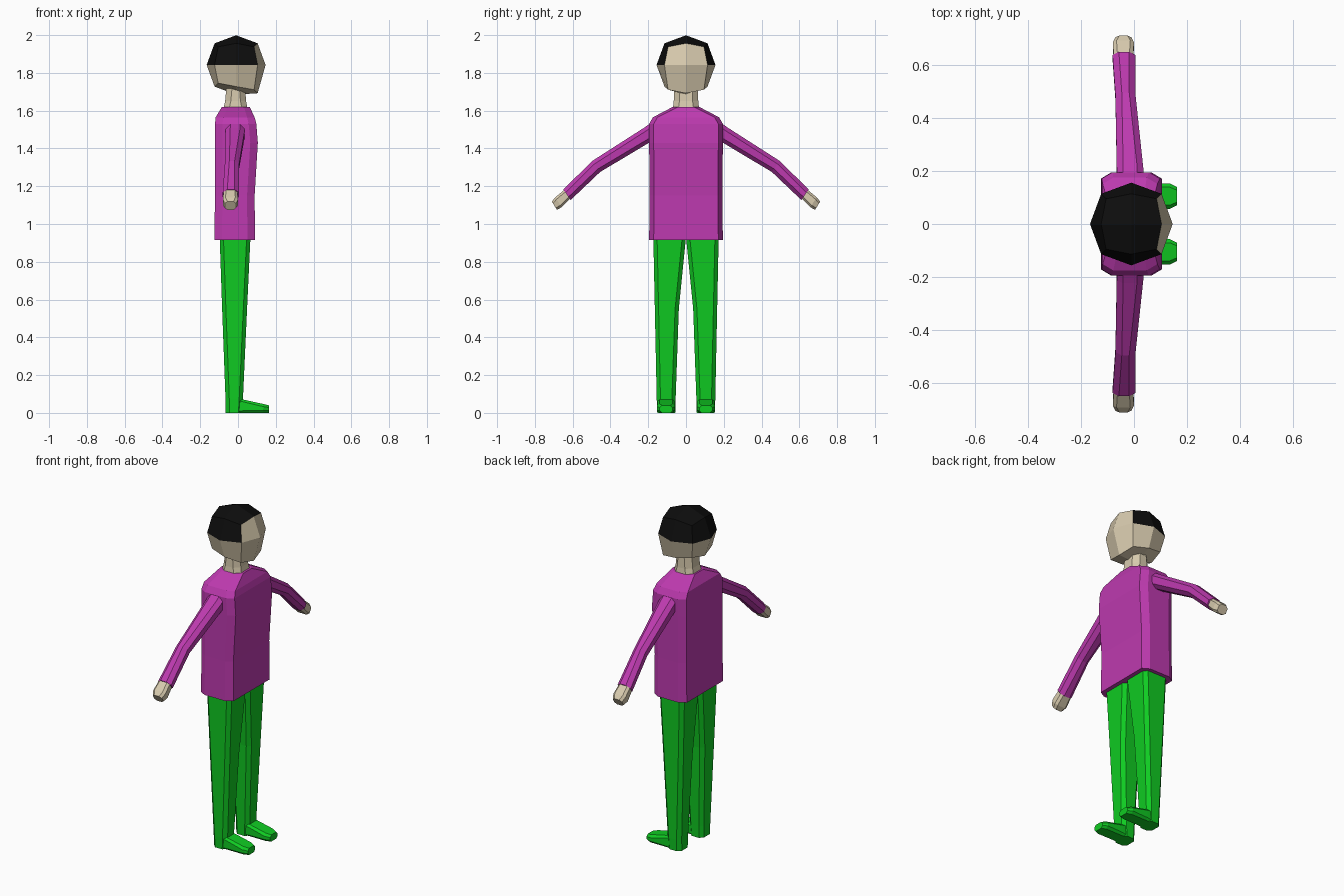
import bpy, bmesh
from mathutils import Vector

if "Cube" in bpy.data.objects:
    bpy.data.objects.remove(bpy.data.objects["Cube"])


def material(name, rgb):
    m = bpy.data.materials.new(name)
    m.diffuse_color = (*rgb, 1)
    m.use_nodes = True
    m.node_tree.nodes["Principled BSDF"].inputs["Base Color"].default_value = m.diffuse_color
    return m


SKIN = material("skin", (0.68, 0.59, 0.42))
HAIR = material("black_hair", (0.004, 0.004, 0.004))
SHIRT = material("purple_shirt", (0.51, 0.042, 0.43))
TROUSERS = material("green_trousers", (0.005, 0.60, 0.016))

X, Y, Z = Vector((1, 0, 0)), Vector((0, 1, 0)), Vector((0, 0, 1))


def finish(name, bm, *mats):
    bmesh.ops.recalc_face_normals(bm, faces=bm.faces)
    me = bpy.data.meshes.new(name)
    bm.to_mesh(me)
    bm.free()
    for m in mats:
        me.materials.append(m)
    ob = bpy.data.objects.new(name, me)
    bpy.context.collection.objects.link(ob)
    return ob


def ring(c, u, v, hu, hv, cu, cv):
    """Rectangle with chamfered corners around c, spanned by u and v."""
    pts = [(hu, hv - cv), (hu - cu, hv), (cu - hu, hv), (-hu, hv - cv),
           (-hu, cv - hv), (cu - hu, -hv), (hu - cu, -hv), (hu, cv - hv)]
    return [Vector(c) + u * a + v * b for a, b in pts]


def flat_ring(z, x0, x1, y0, y1, cu, cv):
    return ring(((x0 + x1) / 2, (y0 + y1) / 2, z), X, Y,
                abs(x1 - x0) / 2, abs(y1 - y0) / 2, cu, cv)


def loft(name, rings, mat):
    bm = bmesh.new()
    loops = [[bm.verts.new(p) for p in r] for r in rings]
    for a, b in zip(loops, loops[1:]):
        for i in range(8):
            j = (i + 1) % 8
            bm.faces.new((a[i], a[j], b[j], b[i]))
    bm.faces.new(loops[0])
    bm.faces.new(loops[-1])
    return finish(name, bm, mat)


# Head: cube split once and rounded, hair on the upper quads except the face side
bm = bmesh.new()
bmesh.ops.create_cube(bm, size=2)
bmesh.ops.subdivide_edges(bm, edges=bm.edges[:], cuts=1, use_grid_fill=True)
for f in bm.faces:
    c = f.calc_center_median()
    f.material_index = 1 if c.z > 0.1 and c.x < 0.9 else 0
for v in bm.verts:
    x, y, z = v.co
    n = sum(abs(t) > 0.5 for t in v.co)
    k = {1: 1.0, 2: 0.73, 3: 0.61}[n]
    drop = 0.035 if z < -0.5 and x > 0.5 else 0      # chin
    v.co = (-0.01 + 0.156 * k * x, 0.156 * k * y, 1.842 + 0.157 * k * z - drop)
finish("head", bm, SKIN, HAIR)

# Neck
loft("neck", [flat_ring(1.59, -0.082, 0.055, -0.072, 0.072, 0.03, 0.03),
              flat_ring(1.65, -0.068, 0.043, -0.065, 0.065, 0.03, 0.03),
              flat_ring(1.74, -0.060, 0.036, -0.062, 0.062, 0.03, 0.03)], SKIN)

# Shirt body
torso = [(0.915, -0.125, 0.090, 0.195), (1.15, -0.122, 0.088, 0.193),
         (1.43, -0.122, 0.105, 0.195), (1.53, -0.122, 0.097, 0.195),
         (1.565, -0.118, 0.088, 0.175)]
rings = [flat_ring(z, a, b, -w, w, 0.04, 0.024) for z, a, b, w in torso]
rings.append(flat_ring(1.62, -0.085, 0.062, -0.07, 0.07, 0.03, 0.03))
loft("shirt_body", rings, SHIRT)

for s, side in ((1, "left"), (-1, "right")):
    # Sleeve: along the arm in the y-z plane
    across = Vector((0, 0.57 * s, 0.82))
    sleeve = [(0.14, 1.515, -0.015, 0.050, 0.042),
              (0.20, 1.475, -0.015, 0.050, 0.041),
              (0.475, 1.305, -0.032, 0.038, 0.036),
              (0.63, 1.155, -0.038, 0.043, 0.034)]
    loft(side + "_sleeve", [ring((x, y * s, z), X, across, hu, hv, 0.024, 0.02)
                            for y, z, x, hu, hv in sleeve], SHIRT)
    # Hand
    across = Vector((0, 0.53 * s, 0.85))
    hand = [(0.62, 1.165, 0.036, 0.028), (0.675, 1.115, 0.040, 0.031),
            (0.697, 1.097, 0.030, 0.026)]
    loft(side + "_hand", [ring((-0.040, y * s, z), X, across, hu, hv, 0.014, 0.012)
                          for y, z, hu, hv in hand], SKIN)
    # Trouser leg
    leg = [(0.93, -0.097, 0.066, 0.000, 0.173), (0.55, -0.084, 0.048, 0.038, 0.165),
           (0.07, -0.066, 0.026, 0.055, 0.155), (0.0, -0.065, 0.022, 0.057, 0.152)]
    loft(side + "_leg", [flat_ring(z, a, b, s * i, s * o, 0.02, 0.02)
                         for z, a, b, i, o in leg], TROUSERS)
    # Foot: vertical sections towards the toe, flat sole
    foot = [(-0.03, 0.043, 0.074, 0.004), (0.03, 0.046, 0.070, 0.012),
            (0.135, 0.048, 0.047, 0.014), (0.163, 0.034, 0.040, 0.012)]
    loft(side + "_foot", [ring((x, 0.105 * s, h / 2), Y, Z, w, h / 2, c, c)
                          for x, w, h, c in foot], TROUSERS)
